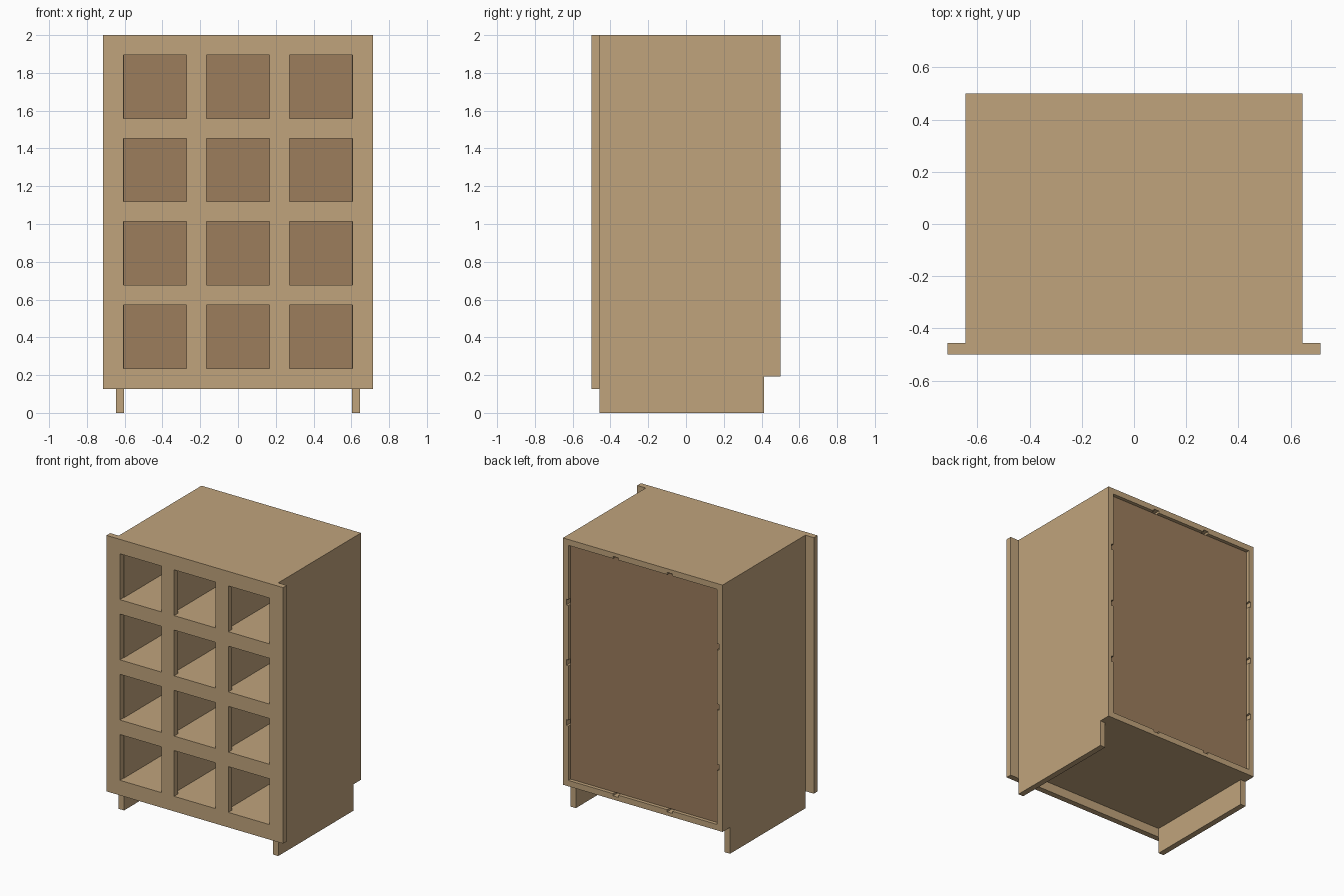
import bpy, bmesh

if "Cube" in bpy.data.objects:
    bpy.data.objects.remove(bpy.data.objects["Cube"])

T = 0.043                      # board thickness
GROOVE = 0.016                 # depth of the housing grooves
HW, HF = 0.646, 0.715          # half width of carcass and of front frame
Y0, Y1, YP = -0.457, 0.50, 0.474   # carcass front, carcass back, back panel's outer face
IN = HW - T                    # inner half width
BOTTOM, TOP = 0.193, 2.0       # underside of bottom board, top of cabinet
PITCH_X, PITCH_Z = 0.439, 0.441
SILL, OPEN = 0.236, 0.335      # lowest opening's base, opening size
SHELF_TOPS = [SILL + PITCH_Z * i for i in (1, 2, 3)]
DIVIDERS = [-PITCH_X / 2, PITCH_X / 2]


def material(name, rgb):
    m = bpy.data.materials.new(name)
    m.diffuse_color = (*rgb, 1)
    m.use_nodes = True
    m.node_tree.nodes["Principled BSDF"].inputs["Base Color"].default_value = m.diffuse_color
    return m


wood = material("light wood", (0.527, 0.371, 0.202))
back_wood = material("brown back board", (0.332, 0.205, 0.107))


def finish(name, bm, mat):
    bmesh.ops.recalc_face_normals(bm, faces=bm.faces)
    me = bpy.data.meshes.new(name)
    bm.to_mesh(me)
    bm.free()
    me.materials.append(mat)
    ob = bpy.data.objects.new(name, me)
    bpy.context.collection.objects.link(ob)
    return ob


def extrude(bm, faces, vec):
    r = bmesh.ops.extrude_face_region(bm, geom=faces, use_keep_orig=True)
    verts = [v for v in r["geom"] if isinstance(v, bmesh.types.BMVert)]
    bmesh.ops.translate(bm, verts=verts, vec=vec)


def add_box(bm, x, y, z):
    f = bm.faces.new([bm.verts.new((a, b, z[0])) for a, b in
                      ((x[0], y[0]), (x[1], y[0]), (x[1], y[1]), (x[0], y[1]))])
    extrude(bm, [f], (0, 0, z[1] - z[0]))


def box(name, x, y, z, mat=wood):
    bm = bmesh.new()
    add_box(bm, x, y, z)
    return finish(name, bm, mat)


def cut(ob, cutter):
    mod = ob.modifiers.new("grooves", 'BOOLEAN')
    mod.operation = 'DIFFERENCE'
    mod.solver = 'EXACT'
    mod.object = cutter
    cutter.hide_render = True
    cutter.hide_viewport = True


# Groove cutters: shelf housings in the sides, divider housings in top and bottom
bm = bmesh.new()
for z in SHELF_TOPS:
    for s in (-1, 1):
        xs = sorted((s * (IN - 0.02), s * (IN + GROOVE)))
        add_box(bm, xs, (Y0 + 0.05, Y1 + 0.05), (z - T, z))
side_cutter = finish("side_groove_cutter", bm, wood)
bm = bmesh.new()
for x in DIVIDERS:
    for z in ((TOP - T - 0.02, TOP - T + GROOVE), (SILL - GROOVE, SILL + 0.02)):
        add_box(bm, (x - T / 2, x + T / 2), (Y0 + 0.05, Y1 + 0.05), z)
board_cutter = finish("board_groove_cutter", bm, wood)

# Side boards running to the floor, notched at the lower back
for name, s in (("left_side", -1), ("right_side", 1)):
    bm = bmesh.new()
    profile = [(Y0, 0), (0.413, 0), (0.413, BOTTOM), (Y1, BOTTOM), (Y1, TOP), (Y0, TOP)]
    f = bm.faces.new([bm.verts.new((s * IN, y, z)) for y, z in profile])
    extrude(bm, [f], (s * T, 0, 0))
    cut(finish(name, bm, wood), side_cutter)

# Top and bottom boards
for name, z in (("top_board", TOP - T), ("bottom_board", BOTTOM)):
    cut(box(name, (-IN, IN), (Y0, Y1), (z, z + T)), board_cutter)

# Shelves and dividers, stopping at the back board
YB = YP - 0.012
for i, z in enumerate(SHELF_TOPS):
    box(f"shelf_{i + 1}", (-IN, IN), (Y0, YB), (z - T, z))
for i, x in enumerate(DIVIDERS):
    box(f"divider_{i + 1}", (x - T / 2, x + T / 2), (Y0, YB), (SILL, TOP - T))

# Recessed back board
box("back_board", (-IN, IN), (YB, YP), (SILL, TOP - T), back_wood)

# Front frame: grid of cells with the openings left out
xs, zs = [-HF], [0.126]
for i in (-1, 0, 1):
    xs += [i * PITCH_X - OPEN / 2, i * PITCH_X + OPEN / 2]
for i in range(4):
    zs += [SILL + i * PITCH_Z, SILL + i * PITCH_Z + OPEN]
xs.append(HF)
zs.append(TOP)
bm = bmesh.new()
grid = [[bm.verts.new((x, -0.5, z)) for z in zs] for x in xs]
faces = []
for i in range(len(xs) - 1):
    for j in range(len(zs) - 1):
        if not (i % 2 and j % 2):
            faces.append(bm.faces.new((grid[i][j], grid[i + 1][j],
                                       grid[i + 1][j + 1], grid[i][j + 1])))
extrude(bm, faces, (0, Y0 + 0.5, 0))
finish("front_frame", bm, wood)
